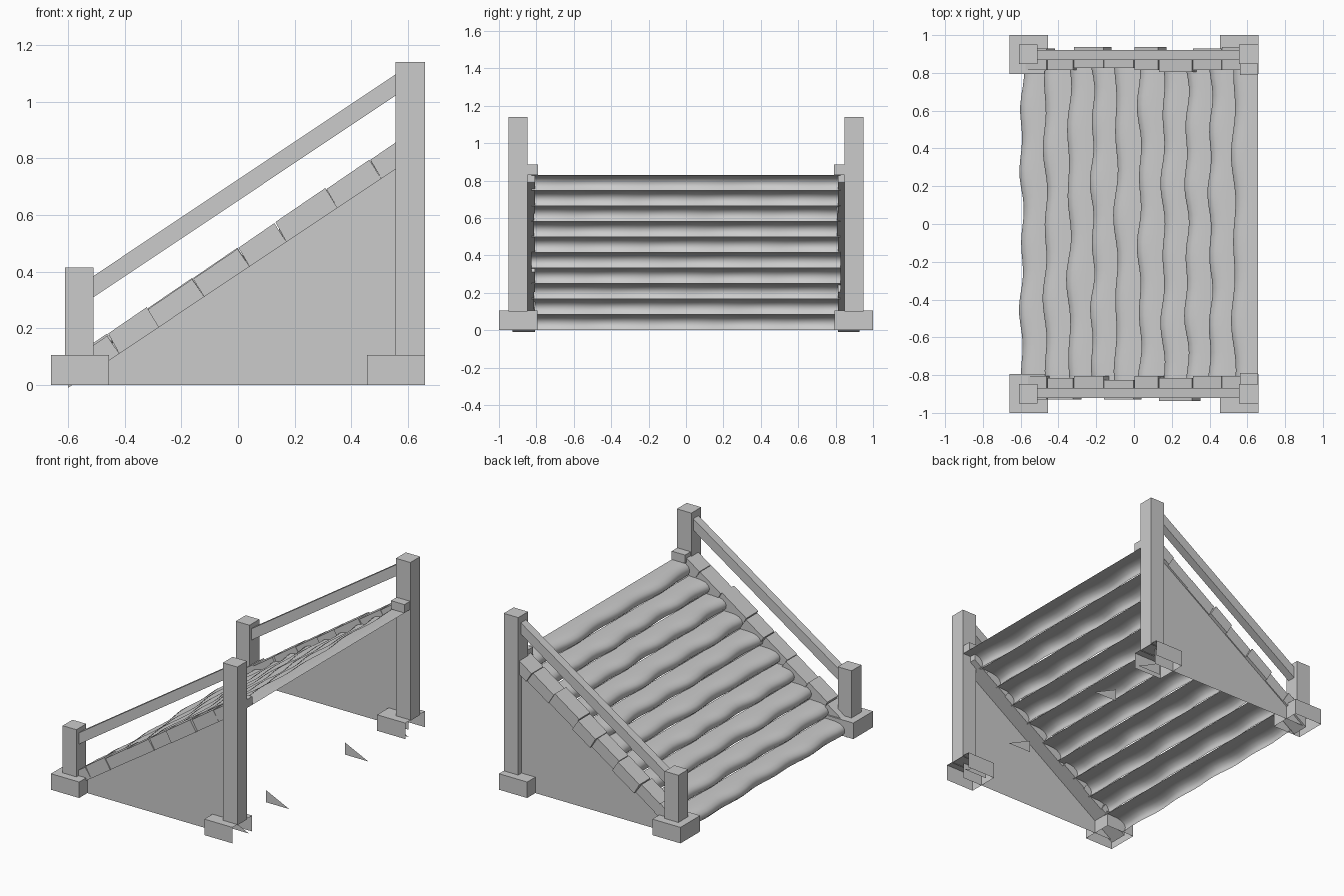
import bpy, bmesh, math, random
from mathutils import Vector

if "Cube" in bpy.data.objects:
    bpy.data.objects.remove(bpy.data.objects["Cube"])

random.seed(4)

def mesh_object(name, bm, smooth=False):
    bmesh.ops.recalc_face_normals(bm, faces=bm.faces)
    me = bpy.data.meshes.new(name)
    bm.to_mesh(me)
    bm.free()
    ob = bpy.data.objects.new(name, me)
    bpy.context.collection.objects.link(ob)
    if smooth:
        for p in me.polygons:
            p.use_smooth = True
    return ob

def prism(bm, profile, y0, y1):
    """Extrude an x-z outline from y0 to y1."""
    a = [bm.verts.new((x, y0, z)) for x, z in profile]
    b = [bm.verts.new((x, y1, z)) for x, z in profile]
    bm.faces.new(a)
    bm.faces.new(b[::-1])
    n = len(profile)
    for i in range(n):
        j = (i + 1) % n
        bm.faces.new((a[i], b[i], b[j], a[j]))

def box(name, x0, x1, y0, y1, z0, z1, open_dirs=()):
    bm = bmesh.new()
    prism(bm, [(x0, z0), (x1, z0), (x1, z1), (x0, z1)], y0, y1)
    bmesh.ops.recalc_face_normals(bm, faces=bm.faces)
    gone = [f for f in bm.faces for d in open_dirs if f.normal.dot(Vector(d)) > 0.9]
    bmesh.ops.delete(bm, geom=gone, context='FACES')
    return mesh_object(name, bm)

def sheet(name, profile, y):
    bm = bmesh.new()
    bm.faces.new([bm.verts.new((x, y, z)) for x, z in profile])
    return mesh_object(name, bm)

SLOPE = 0.667
def trim_top(x):
    return 0.14 + SLOPE * (x + 0.51)

DOWN, BACK = (0, 0, -1), (1, 0, 0)

for s, side in ((-1, "front"), (1, "rear")):
    def span(a, b):
        return sorted((s * a, s * b))

    # footings and posts
    box(side + "_low_footing", -0.66, -0.455, *span(0.795, 1), 0, 0.105, [DOWN])
    box(side + "_high_footing", 0.455, 0.66, *span(0.795, 1), 0, 0.105, [DOWN, BACK])
    box(side + "_low_post", -0.61, -0.51, *span(0.848, 0.95), 0.1, 0.415, [DOWN])
    box(side + "_high_post", 0.555, 0.66, *span(0.848, 0.95), 0.1, 1.14, [DOWN])
    box(side + "_trim_cap", 0.56, 0.657, *span(0.79, 0.85), 0.83, 0.885)

    # sloping handrail
    bm = bmesh.new()
    prism(bm, [(-0.52, 0.303), (0.565, 1.027), (0.565, 1.102), (-0.52, 0.378)],
          *span(0.868, 0.922))
    mesh_object(side + "_handrail", bm)

    # triangular side wall
    sheet(side + "_wall", [(-0.6, 0), (0.6, 0), (0.6, trim_top(0.6) - 0.06),
                           (-0.6, trim_top(-0.6) - 0.06)], s * 0.915)

    # stone blocks capping the wall, joints square to the slope
    cuts = [-0.6, -0.46, -0.32, -0.16, 0.0, 0.13, 0.31, 0.465, 0.6]
    for i, (a, b) in enumerate(zip(cuts, cuts[1:])):
        lift = random.choice((0, 0.004, 0.008))
        out = random.choice((0.922, 0.928, 0.938))
        lean = 0.041
        la = 0 if i == 0 else lean
        lb = 0 if i == len(cuts) - 2 else lean
        bm = bmesh.new()
        prism(bm, [(a + la, trim_top(a + la) - 0.09), (b + lb, trim_top(b + lb) - 0.09),
                   (b - 0.002, trim_top(b) + lift), (a + 0.002, trim_top(a) + lift)],
              *span(random.choice((0.806, 0.814, 0.825)), out))
        mesh_object(side + "_trim_block", bm)

    # small gussets at ground level
    for y in (0.41, 0.83):
        sheet(side + "_gusset", [(0.49, 0), (0.66, 0), (0.49, 0.08)], s * y)

# rounded worn steps: quarter-round profile swept across with a wavy nose
PROFILE = [(0.016, 0.0, 0.6), (0.0, 0.02, 1), (-0.003, 0.04, 1), (0.006, 0.058, 1),
           (0.026, 0.073, 0.8), (0.06, 0.081, 0.4), (0.1, 0.083, 0.0), (0.139, 0.083, 0.0)]
COLS = 34
for i in range(10):
    x0, z0 = -0.592 + 0.1247 * i, 0.083 * i
    p1, p2 = random.uniform(0, 6.28), random.uniform(0, 6.28)
    f1, f2 = random.uniform(14, 19), random.uniform(6, 10)
    bm = bmesh.new()
    rows = []
    for c in range(COLS + 1):
        y = -0.825 + 1.65 * c / COLS
        wave = 0.008 * math.sin(f1 * y + p1) + 0.006 * math.sin(f2 * y + p2)
        rows.append([bm.verts.new((min(x0 + px + wave * w, 0.657), y, z0 + pz))
                     for px, pz, w in PROFILE])
    for a, b in zip(rows, rows[1:]):
        for k in range(len(PROFILE) - 1):
            bm.faces.new((a[k], b[k], b[k + 1], a[k + 1]))
    mesh_object("step", bm, smooth=True)
